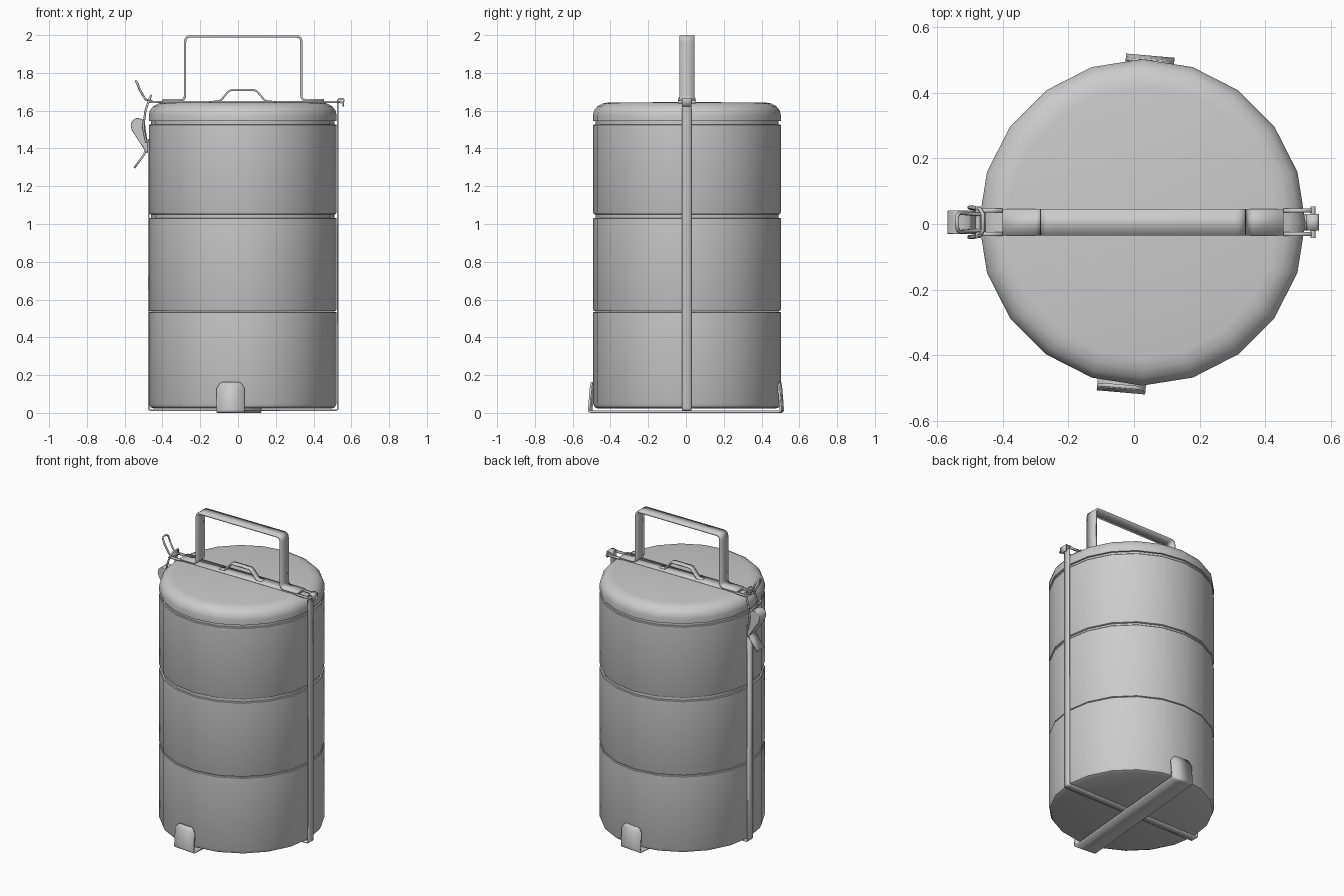
import bpy, bmesh, math
from mathutils import Vector

if "Cube" in bpy.data.objects:
    bpy.data.objects.remove(bpy.data.objects["Cube"])

CX, CY, R = 0.025, 0.005, 0.497


def finish(name, bm, angle=35):
    bmesh.ops.recalc_face_normals(bm, faces=bm.faces)
    me = bpy.data.meshes.new(name)
    bm.to_mesh(me)
    bm.free()
    ob = bpy.data.objects.new(name, me)
    bpy.context.collection.objects.link(ob)
    bpy.ops.object.select_all(action='DESELECT')
    ob.select_set(True)
    bpy.context.view_layer.objects.active = ob
    bpy.ops.object.shade_smooth_by_angle(angle=math.radians(angle))
    return ob


def lathe(name, profile, n=20):
    """Revolve (radius, z) points round the body axis."""
    bm = bmesh.new()
    vs = [bm.verts.new((CX + r, CY, z)) for r, z in profile]
    es = [bm.edges.new(p) for p in zip(vs, vs[1:])]
    bmesh.ops.spin(bm, geom=vs + es, cent=(CX, CY, 0), axis=(0, 0, 1),
                   angle=2 * math.pi, steps=n)
    bmesh.ops.remove_doubles(bm, verts=bm.verts, dist=0.0002)
    return finish(name, bm)


def rounded(pts, r, steps=4):
    """Replace inner corners of a 2D path by small curves."""
    P = [Vector(p) for p in pts]
    out = [P[0]]
    for a, b, c in zip(P, P[1:], P[2:]):
        d = min(r, (a - b).length / 2, (c - b).length / 2)
        s, e = b + (a - b).normalized() * d, b + (c - b).normalized() * d
        for i in range(steps + 1):
            t = i / steps
            out.append(s * (1 - t) ** 2 + b * 2 * t * (1 - t) + e * t * t)
    return out + [P[-1]]


def ribbon(name, pts, width, thick, y=CY, taper=None):
    """Flat strip along an xz path; taper gives a width per point."""
    bm = bmesh.new()
    rows = []
    for i, (x, z) in enumerate(pts):
        h = (taper[i] if taper else width) / 2
        rows.append([bm.verts.new((x, y + s * h, z)) for s in (-1, 1)])
    for a, b in zip(rows, rows[1:]):
        bm.faces.new((a[0], a[1], b[1], b[0]))
    ob = finish(name, bm)
    m = ob.modifiers.new("thickness", 'SOLIDIFY')
    m.thickness, m.offset, m.use_even_offset = thick, 0, True
    return ob


def wire(name, pts, radius, cyclic=False):
    cu = bpy.data.curves.new(name, 'CURVE')
    cu.dimensions = '3D'
    cu.bevel_depth, cu.bevel_resolution, cu.use_fill_caps = radius, 1, True
    sp = cu.splines.new('POLY')
    sp.points.add(len(pts) - 1)
    for p, c in zip(sp.points, pts):
        p.co = (*c, 1)
    sp.use_cyclic_u = cyclic
    ob = bpy.data.objects.new(name, cu)
    bpy.context.collection.objects.link(ob)
    return ob


# three stacked food tins, each an open shell with a rounded base
for i, (z0, z1) in enumerate(((0.022, 0.535), (0.537, 1.033), (1.05, 1.527))):
    b = 0.028 if i == 0 else 0.012
    lathe(f"tin_{i + 1}", [
        (0, z0), (R - b, z0), (R - b * 0.3, z0 + b * 0.3), (R, z0 + b),
        (R, z1 - 0.004), (R - 0.003, z1), (R - 0.014, z1),
        (R - 0.014, z0 + 0.03), (R - 0.04, z0 + 0.012), (0, z0 + 0.012)])

# rims joining the tins and the lid
for name, z0, z1 in (("middle_rim", 1.02, 1.06), ("upper_rim", 1.515, 1.56)):
    lathe(name, [(R - 0.012, z0), (R - 0.012, z1)])

# lid with a rounded shoulder
lathe("lid", [(R - 0.02, 1.545), (R, 1.545), (R, 1.578), (R - 0.005, 1.60),
              (R - 0.022, 1.622), (R - 0.05, 1.638), (R - 0.085, 1.644), (0, 1.645)])

# small lid grip
ribbon("lid_grip", rounded([(-0.13, 1.65), (-0.095, 1.65), (-0.045, 1.709), (0.095, 1.709),
                            (0.145, 1.65), (0.18, 1.65)], 0.015), 0.035, 0.01)

# upright carrying frame, curling over at the right top
ribbon("side_frame", rounded([(-0.473, 1.45), (-0.473, 0.015), (0.529, 0.015),
                              (0.529, 1.615), (0.529, 1.664), (0.56, 1.664), (0.556, 1.622)],
                             0.012), 0.05, 0.008)

# cross strap under the base with tab ends
path = rounded([(-0.5, 0.13), (-0.51, 0.006), (0.51, 0.006), (0.5, 0.13)], 0.012)
path = [Vector((-0.496, 0.163)), Vector((-0.497, 0.155))] + path + \
       [Vector((0.497, 0.155)), Vector((0.496, 0.163))]
taper = [0.09, 0.115] + [0.148] * (len(path) - 4) + [0.115, 0.09]
clip = ribbon("base_strap", path, 0.148, 0.011, y=0, taper=taper)
clip.location = (0.005, 0, 0)
clip.rotation_euler.z = math.radians(85)

# flat bar over the lid, with forked ends
ribbon("top_bar", [(-0.40, 1.646), (0.455, 1.646)], 0.08, 0.009)
for side, x0, x1 in (("left", -0.40, -0.475), ("right", 0.455, 0.545)):
    for s in (-1, 1):
        ribbon(f"{side}_fork", [(x0, 1.646), (x1, 1.646)], 0.012, 0.012, y=CY + s * 0.036)
    wire(f"{side}_pin", [(x1, CY - 0.048, 1.646), (x1, CY + 0.048, 1.646)], 0.008)

# tall carrying handle
ribbon("carry_handle", rounded([(-0.40, 1.655), (-0.28, 1.655), (-0.28, 1.993), (0.335, 1.993),
                                (0.335, 1.655), (0.455, 1.655)], 0.028), 0.08, 0.012)

# raised catch loop on the left
loop = []
for x, z, h in ((-0.455, 1.65, 0.025), (-0.49, 1.66, 0.025), (-0.52, 1.71, 0.028),
                (-0.533, 1.745, 0.028), (-0.54, 1.757, 0.015)):
    loop.append((x, h, z))
wire("catch_loop", [(x, CY - h, z) for x, h, z in loop] +
     [(x, CY + h, z) for x, h, z in reversed(loop)], 0.006, True)

# bail wire from the lever up over the catch
bail = [(-0.485, 1.43, 0.042), (-0.502, 1.51, 0.045), (-0.49, 1.60, 0.045),
        (-0.468, 1.665, 0.04), (-0.46, 1.68, 0.025)]
wire("bail_wire", [(x, CY - h, z) for x, z, h in bail] +
     [(x, CY + h, z) for x, z, h in reversed(bail)], 0.006)

# lever: rounded body and a flat tail
bm = bmesh.new()
outline = rounded([(-0.483, 1.375), (-0.565, 1.50), (-0.57, 1.535), (-0.54, 1.565),
                   (-0.495, 1.55), (-0.475, 1.40), (-0.478, 1.375)], 0.015, 2)
f = bm.faces.new([bm.verts.new((x, CY - 0.036, z)) for x, z in outline])
ext = bmesh.ops.extrude_face_region(bm, geom=[f])
bmesh.ops.translate(bm, vec=(0, 0.072, 0),
                    verts=[v for v in ext["geom"] if isinstance(v, bmesh.types.BMVert)])
lever = finish("latch_lever", bm)
bv = lever.modifiers.new("soft_edges", 'BEVEL')
bv.width, bv.segments = 0.008, 2
ribbon("lever_tail", rounded([(-0.549, 1.297), (-0.49, 1.378), (-0.478, 1.45)], 0.02), 0.07, 0.011)
